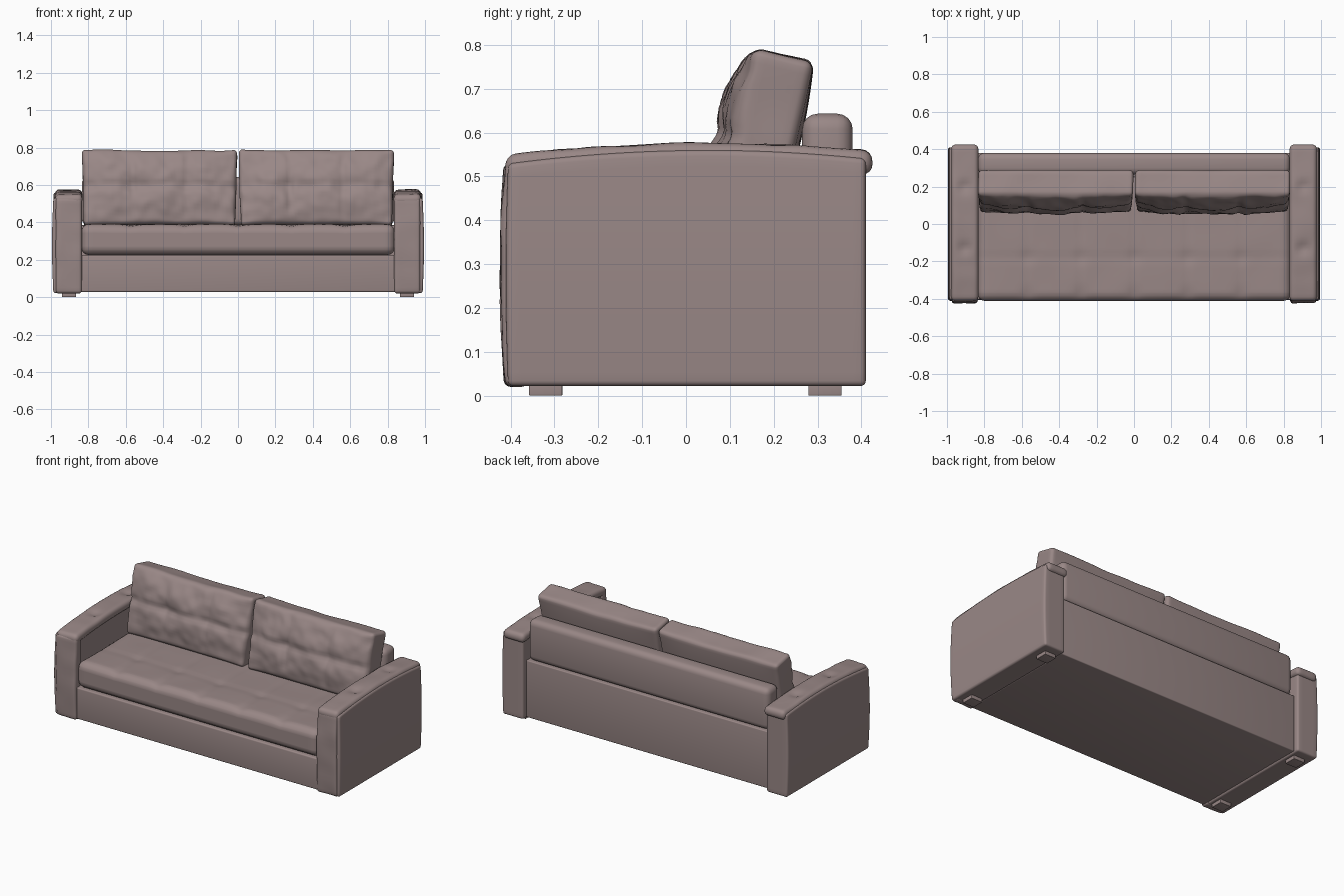
import bpy, bmesh, math
from mathutils import Matrix, Vector, noise

cube = bpy.data.objects.get("Cube")
if cube:
    bpy.data.objects.remove(cube)

fabric = bpy.data.materials.new("dusty mauve fabric")
fabric.use_nodes = True
colour = (0.32, 0.245, 0.24, 1)
fabric.diffuse_color = colour
fabric.node_tree.nodes["Principled BSDF"].inputs["Base Color"].default_value = colour


def soft_box(name, lo, hi, radius=0.02, step=None, shape=None, place=None):
    """Rounded box, optionally sliced into a grid and reshaped by a function."""
    lo, hi = Vector(lo), Vector(hi)
    bm = bmesh.new()
    bmesh.ops.create_cube(bm, size=1)
    for v in bm.verts:
        v.co = (lo + hi) / 2 + v.co * (hi - lo)
    bmesh.ops.bevel(bm, geom=bm.edges[:], offset=radius, segments=4,
                    profile=0.5, affect='EDGES')
    if step:
        for axis in range(3):
            normal = Vector((0, 0, 0))
            normal[axis] = 1
            count = int((hi[axis] - lo[axis]) / step)
            for i in range(1, count):
                point = lo + (hi - lo) * i / count
                bmesh.ops.bisect_plane(bm, geom=bm.verts[:] + bm.edges[:] + bm.faces[:],
                                       plane_co=point, plane_no=normal, dist=1e-5)
    if shape:
        for v in bm.verts:
            v.co = shape(v.co.copy())
    if place:
        bm.transform(place)
    mesh = bpy.data.meshes.new(name)
    bm.to_mesh(mesh)
    bm.free()
    mesh.materials.append(fabric)
    obj = bpy.data.objects.new(name, mesh)
    bpy.context.collection.objects.link(obj)
    bpy.ops.object.select_all(action='DESELECT')
    obj.select_set(True)
    bpy.context.view_layer.objects.active = obj
    bpy.ops.object.shade_smooth_by_angle(angle=math.radians(40))
    return obj


def dip(distance, width):
    return math.exp(-(distance / width) ** 2)


def crumple(p, scale, seed):
    return noise.noise(p * scale + Vector((seed, seed, seed)))


# Base box and back panels
soft_box("base", (-0.845, -0.405, 0.028), (0.845, 0.37, 0.225), 0.008)
soft_box("lower_back_panel", (-0.845, 0.25, 0.028), (0.845, 0.38, 0.385), 0.006)
soft_box("backrest", (-0.835, 0.265, 0.385), (0.835, 0.38, 0.643), 0.035)


# Seat with stitched seams, buttons and a full front lip
def seat_shape(p):
    top = min(1, max(0, (p.z - 0.3) / 0.08))
    seam = max(dip(p.x - k * 0.285, 0.013) for k in range(-2, 3))
    button = max(dip(p.x - k * 0.285, 0.035) for k in range(-2, 3))
    p.z -= top * (0.003 * seam + 0.004 * dip(p.y + 0.18, 0.013)
                  + 0.006 * button * (dip(p.y + 0.18, 0.035) + dip(p.y + 0.37, 0.03)))
    p.z += top * 0.003 * crumple(p, 6, 2)
    return p


soft_box("seat", (-0.84, -0.412, 0.225), (0.84, 0.27, 0.39), 0.045, 0.022, seat_shape)

# Tufted, leaning back cushions
HALF_X, HALF_Y, HALF_Z = 0.416, 0.07, 0.203
for side, label in ((1, "left"), (-1, "right")):
    def cushion_shape(p, seed=side * 7):
        u, w = p.x / HALF_X, p.z / HALF_Z
        dome = (1 - abs(u) ** 4) * (1 - abs(w) ** 2.5)
        front = min(1, max(0, -p.y / HALF_Y))
        back = min(1, max(0, p.y / HALF_Y))
        seam_x = max(dip(p.x - 0.145, 0.02), dip(p.x + 0.145, 0.02))
        tuft_x = max(dip(p.x - 0.145, 0.06), dip(p.x + 0.145, 0.06))
        folds = 0.014 * crumple(p, 9, seed) + 0.007 * crumple(p, 22, seed)
        pinch = 0.008 * seam_x + 0.01 * dip(p.z, 0.02) + 0.016 * tuft_x * dip(p.z, 0.05)
        p.y += front * (-0.042 * dome + pinch * (1 - w ** 4) + folds * (1 - w ** 6))
        p.y += back * 0.012 * dome
        # Piped side seams and a gently wavy outline
        p.x += 0.004 * crumple(p, 8, seed + 3) - 0.012 * u * (1 - w) / 2
        p.z += 0.007 * crumple(p, 6, seed + 5) * (0.5 + w / 2) + 0.006 * u ** 6 * w
        return p

    lean = Matrix.Translation((side * 0.419, 0.177, 0.576)) @ Matrix.Rotation(math.radians(-13), 4, 'X')
    soft_box(label + "_back_cushion", (-HALF_X, -HALF_Y, -HALF_Z),
             (HALF_X, HALF_Y, HALF_Z), 0.022, 0.016, cushion_shape, lean)


# Arms: outer body, front pad and arched top pad
def arch(y):
    return 0.03 * (1 - ((y - 0.05) / 0.45) ** 2)


def body_shape(p):
    rise = max(0, (p.z - 0.3) / 0.23)
    p.z += rise * arch(p.y)
    belly = math.sin(math.pi * min(1, max(0, p.z / 0.55)))
    outer = max(0, (abs(p.x) - 0.92) / 0.07)
    p.x += math.copysign(0.009 * belly * outer, p.x)
    p.y -= 0.006 * belly * (p.y < -0.3)
    return p


def front_pad_shape(p):
    if p.y < -0.39:
        p.y -= 0.014 * math.sin(math.pi * min(1, p.z / 0.56)) + 0.006 * crumple(p, 9, 1)
    return p


def top_pad_shape(p):
    top = max(0, (p.z - 0.5) / 0.05)
    button = max(dip(p.y - 0.2, 0.03), dip(p.y + 0.13, 0.03)) * dip(abs(p.x) - 0.905, 0.03)
    p.z += arch(p.y) * 0.85 + top * (0.004 * crumple(p, 10, 4) - 0.014 * button)
    return p


for side, label in ((1, "left"), (-1, "right")):
    def arm_part(name, x0, x1, y0, y1, z0, z1, radius, shape, step=0.03):
        a, b = sorted((side * x0, side * x1))
        soft_box(label + "_" + name, (a, y0, z0), (b, y1, z1), radius, step, shape)

    arm_part("arm_body", 0.845, 0.986, -0.405, 0.41, 0.022, 0.53, 0.012, body_shape)
    arm_part("arm_front_pad", 0.835, 0.975, -0.41, -0.36, 0.02, 0.53, 0.016, front_pad_shape)
    arm_part("arm_top_pad", 0.832, 0.978, -0.412, 0.425, 0.495, 0.55, 0.024, top_pad_shape, 0.02)

    # Square feet
    for y, end in ((-0.32, "front"), (0.317, "back")):
        arm_part(end + "_foot", 0.865, 0.942, y - 0.038, y + 0.038, 0, 0.03, 0.003, None, None)
